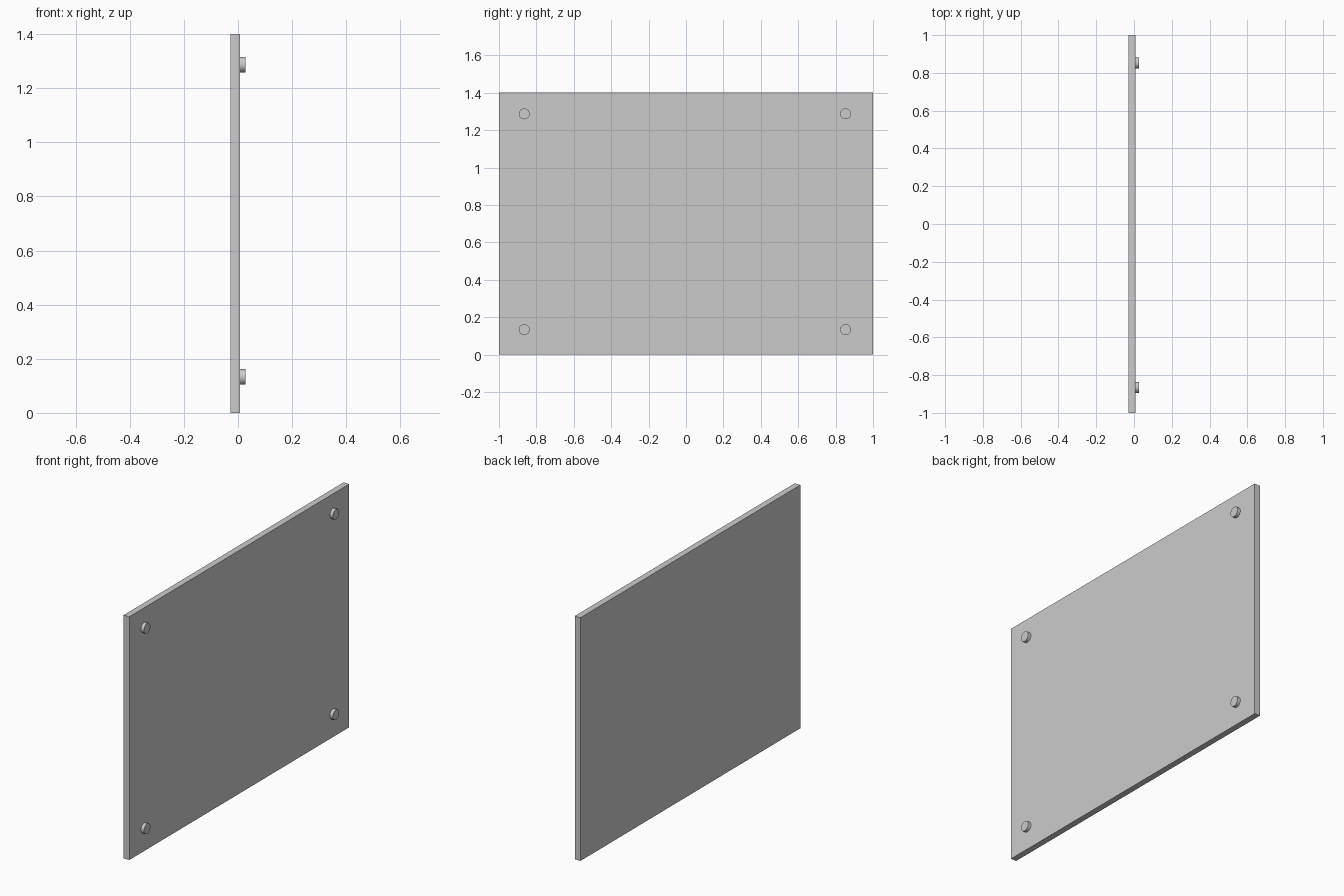
import bpy
from math import pi

if "Cube" in bpy.data.objects:
    bpy.data.objects.remove(bpy.data.objects["Cube"])

# Flat rectangular panel
X_BACK, X_FACE, X_PEG = -0.028, 0.008, 0.027
HEIGHT = 1.4
bpy.ops.mesh.primitive_cube_add(size=1, location=((X_BACK + X_FACE) / 2, 0, HEIGHT / 2))
panel = bpy.context.object
panel.name = "panel"
panel.scale = (X_FACE - X_BACK, 2, HEIGHT)
bpy.ops.object.transform_apply(location=False, rotation=False, scale=True)


# Round mounting stud, slightly sunk into the panel face
def stud(name, y, z):
    start = X_FACE - 0.004
    bpy.ops.mesh.primitive_cylinder_add(
        vertices=32, radius=0.029, depth=X_PEG - start,
        location=((start + X_PEG) / 2, y, z), rotation=(0, pi / 2, 0))
    bpy.context.object.name = name
    bpy.ops.object.shade_smooth_by_angle()


# One stud near each corner
for side, y in (("left", -0.865), ("right", 0.853)):
    for level, z in (("lower", 0.133), ("upper", 1.287)):
        stud(f"{level}_{side}_stud", y, z)
